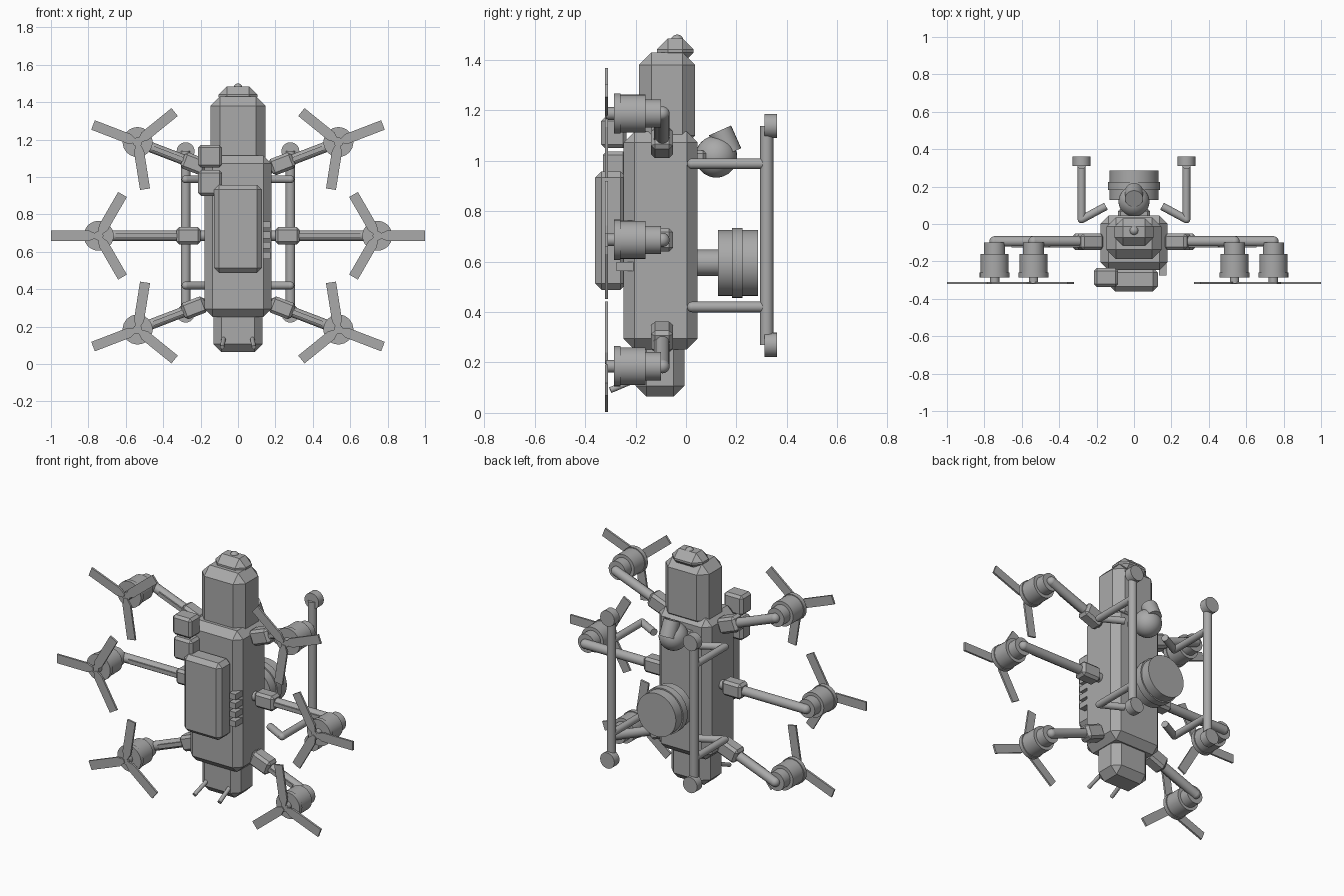
import bpy
from math import radians, cos, sin
from mathutils import Vector, Matrix

cube = bpy.data.objects.get("Cube")
if cube:
    bpy.data.objects.remove(cube, do_unlink=True)

GREY = (0.4, 0.4, 0.4, 1)
grey = bpy.data.materials.new("plain grey")
grey.use_nodes = True
grey.diffuse_color = GREY
grey.node_tree.nodes["Principled BSDF"].inputs["Base Color"].default_value = GREY


def finish(name, smooth=False):
    ob = bpy.context.object
    ob.name = name
    ob.data.materials.append(grey)
    if smooth:
        bpy.ops.object.shade_smooth_by_angle(angle=radians(35))
    return ob


def box(name, x, y, z, chamfer=0.0, turn=0.0):
    """Chamfered box from (low, high) ranges, turned about the y axis."""
    centre = [sum(r) / 2 for r in (x, y, z)]
    bpy.ops.mesh.primitive_cube_add(size=1, location=centre, rotation=(0, turn, 0))
    ob = finish(name)
    size = [r[1] - r[0] for r in (x, y, z)]
    ob.data.transform(Matrix.Diagonal((*size, 1)))
    if chamfer:
        mod = ob.modifiers.new("chamfer", 'BEVEL')
        mod.width = chamfer
        mod.segments = 1
    return ob


def rod(name, a, b, r, sides=24):
    """Cylinder between two points."""
    a, b = Vector(a), Vector(b)
    d = b - a
    bpy.ops.mesh.primitive_cylinder_add(
        vertices=sides, radius=r, depth=d.length, location=(a + b) / 2,
        rotation=d.to_track_quat('Z', 'Y').to_euler())
    return finish(name, True)


def ball(name, loc, r):
    bpy.ops.mesh.primitive_uv_sphere_add(segments=28, ring_count=16, radius=r, location=loc)
    return finish(name, True)


# Body blocks
box("main_body", (-.178, .178), (-.247, .045), (.252, 1.115), .042)
box("upper_body", (-.147, .147), (-.187, .036), (1.05, 1.43), .05)
box("top_cap", (-.103, .103), (-.115, .03), (1.385, 1.485), .044)
ball("top_sensor", (0, -.035, 1.475), .025)
box("lower_body", (-.131, .131), (-.2, -.006), (.064, .34), .043)

# Front equipment
box("front_panel", (-.127, .127), (-.36, -.235), (.488, .958), .025)
box("upper_front_module", (-.213, -.085), (-.337, -.235), (1.05, 1.172), .015)
box("lower_front_module", (-.213, -.085), (-.33, -.235), (.9, 1.037), .015)
for i in range(4):
    z = .58 + i * .055
    box(f"side_fin_{i + 1}", (.135, .175), (-.275, -.2), (z - .018, z + .018))

# Rear drum
drum_z = .595
for name, y0, y1, r in (("drum_shaft", .03, .14, .052), ("drum", .127, .285, .131),
                        ("drum_band", .182, .225, .139)):
    rod(name, (0, y0, drum_z), (0, y1, drum_z), r, 40)

# Rear camera
ball("camera_ball", (0, .12, 1.016), .083)
rod("camera_lens", (0, .175, 1.03), (0, .135, 1.12), .048)
box("camera_bracket", (-.085, .085), (.03, .08), (.985, 1.04), .012)


def blade(name, hub, angle):
    """Flat tapered propeller blade in the xz plane."""
    outline = ((.01, .01), (.05, .027), (.255, .027))
    pts = list(outline) + [(r, -w) for r, w in reversed(outline)]
    n = len(pts)
    verts = [(r, y, w) for y in (-.006, .006) for r, w in pts]
    faces = [tuple(range(n)), tuple(range(2 * n - 1, n - 1, -1))]
    faces += [(i, i + n, (i + 1) % n + n, (i + 1) % n) for i in range(n)]
    mesh = bpy.data.meshes.new(name)
    mesh.from_pydata(verts, [], faces)
    mesh.materials.append(grey)
    ob = bpy.data.objects.new(name, mesh)
    bpy.context.collection.objects.link(ob)
    ob.location = hub
    ob.rotation_euler = (0, -angle, 0)


ARM_Y = -.093
MOTOR = (("shaft", -.317, -.27, .025), ("motor_rim", -.285, -.26, .08),
         ("motor", -.262, -.16, .075), ("motor_base", -.165, -.1, .056))


def rotor(label, side, x, z, joint_x, tilt):
    """Arm, joint, motor and propeller along one outward direction."""
    angle = radians(tilt) if side > 0 else radians(180 - tilt)
    out = Vector((cos(angle), 0, sin(angle)))
    tip = Vector((side * x, ARM_Y, z))
    joint = tip - out * ((x - joint_x) / cos(radians(tilt)))
    rod(f"{label}_arm", joint - out * .12, tip, .028, 16)
    ball(f"{label}_arm_end", tip, .028)

    def along(name, start, end, y, half, chamfer):
        c = (start + end) / 2
        h = (end - start).length / 2
        box(name, (c.x - h, c.x + h), y, (c.z - half, c.z + half), chamfer, -angle)

    along(f"{label}_joint", joint - out * .065, joint + out * .065, (-.138, -.052), .046, .015)
    along(f"{label}_arm_rail", joint, tip - out * .09, (-.126, -.1), .012, 0)
    for name, y0, y1, r in MOTOR:
        rod(f"{label}_{name}", (tip.x, y0, z), (tip.x, y1, z), r, 32)
    for i in range(3):
        blade(f"{label}_blade_{i + 1}", (tip.x, -.316, z), angle + radians(120 * i))


for side, word in ((1, "left"), (-1, "right")):
    rotor(f"upper_{word}", side, .537, 1.187, .235, 21)
    rotor(f"middle_{word}", side, .745, .686, .265, 0)
    rotor(f"lower_{word}", side, .537, .185, .235, -21)

    # Landing skid with end pads and bent struts
    sx = side * .28
    rod(f"{word}_skid", (sx, .32, .27), (sx, .32, 1.138), .026)
    for z, level in ((.27, "lower"), (1.138, "upper")):
        rod(f"{level}_{word}_skid_pad", (sx, .311, z), (sx, .361, z), .048)
    for z, level in ((.42, "lower"), (.988, "upper")):
        rod(f"{level}_{word}_strut", (sx, .025, z), (sx, .32, z), .021)
        ball(f"{level}_{word}_strut_elbow", (sx, .025, z), .021)
        rod(f"{level}_{word}_strut_end", (sx, .025, z), (side * .15, .095, z), .021)

    # Prongs under the nose
    rod(f"{word}_prong", (side * .075, -.17, .145), (side * .085, -.3, .09), .012, 12)
